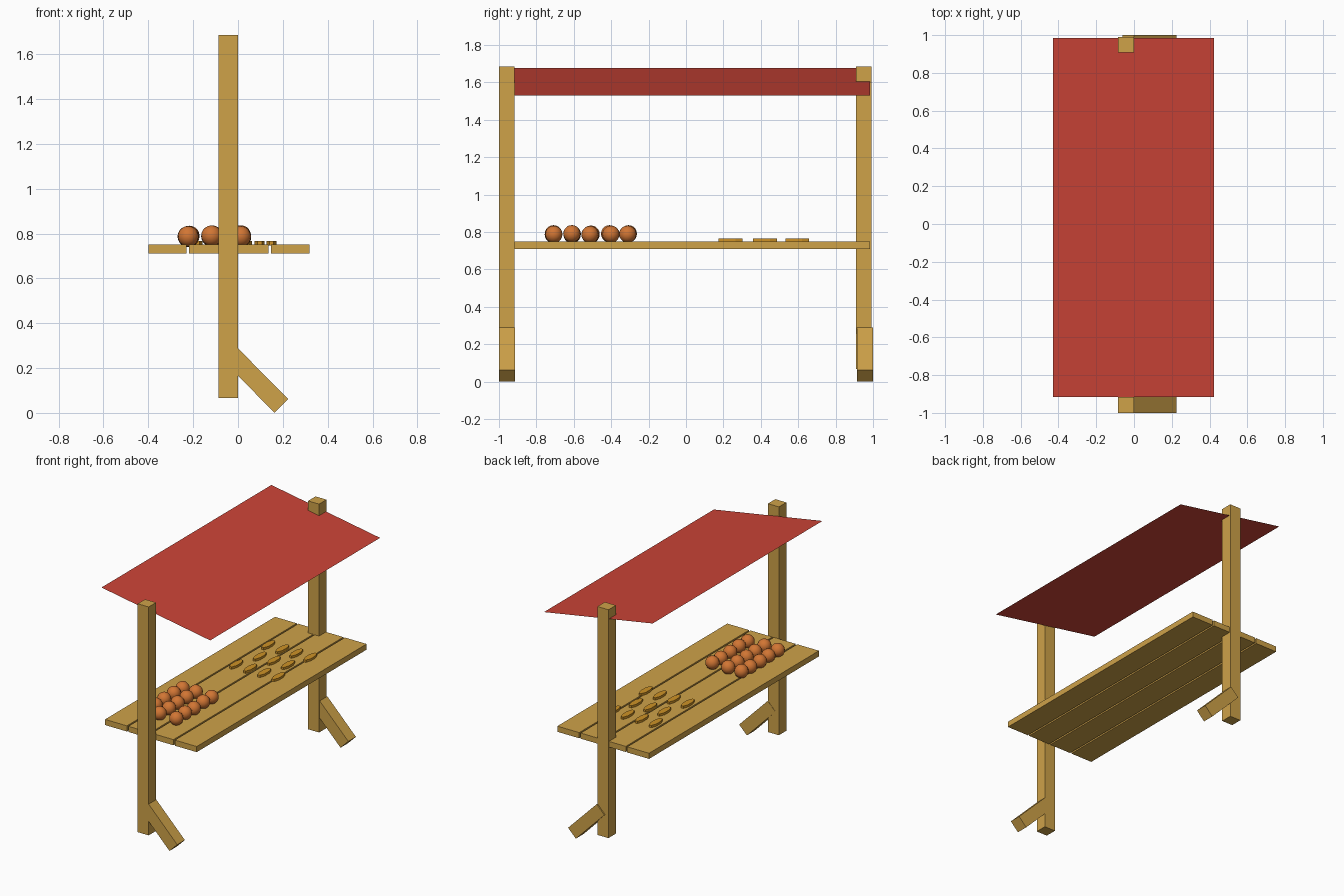
import bpy, bmesh, math, random
from mathutils import Matrix

if "Cube" in bpy.data.objects:
    bpy.data.objects.remove(bpy.data.objects["Cube"])

random.seed(3)


def material(name, rgb):
    m = bpy.data.materials.new(name)
    m.diffuse_color = (*rgb, 1)
    m.use_nodes = True
    m.node_tree.nodes["Principled BSDF"].inputs["Base Color"].default_value = m.diffuse_color
    return m


WOOD = material("warm wood", (0.62, 0.36, 0.066))
CLOTH = material("red cloth", (0.60, 0.058, 0.038))
ORANGE = material("orange fruit", (0.64, 0.18, 0.034))
BREAD = material("golden bread", (0.62, 0.29, 0.02))


def finish(bm, name, mat):
    bmesh.ops.recalc_face_normals(bm, faces=bm.faces)
    me = bpy.data.meshes.new(name)
    bm.to_mesh(me)
    bm.free()
    me.materials.append(mat)
    ob = bpy.data.objects.new(name, me)
    bpy.context.collection.objects.link(ob)
    return ob


def prism(name, profile, y0, y1, mat):
    """Extrude an (x, z) profile along y."""
    bm = bmesh.new()
    f = bm.faces.new([bm.verts.new((x, y0, z)) for x, z in profile])
    ext = bmesh.ops.extrude_face_region(bm, geom=[f])["geom"]
    bmesh.ops.translate(bm, vec=(0, y1 - y0, 0),
                        verts=[v for v in ext if isinstance(v, bmesh.types.BMVert)])
    return finish(bm, name, mat)


def rect(x0, x1, z0, z1):
    return [(x0, z0), (x1, z0), (x1, z1), (x0, z1)]


# Posts with diagonal feet
brace = [(0.163, 0.0), (0.224, 0.061), (0.0, 0.288), (-0.06, 0.227)]
for side, y0, yb in (("front", -1.0, -1.0), ("back", 0.908, 0.915)):
    prism(side + "_post", rect(-0.086, 0, 0.067, 1.685), y0, y0 + 0.083, WOOD)
    prism(side + "_foot", brace, yb, yb + 0.085, WOOD)

# Table planks
for i in range(4):
    x = -0.40 + i * 0.1825
    prism(f"table_plank_{i + 1}", rect(x, x + 0.171, 0.71, 0.75), -0.917, 0.985, WOOD)

# Sloping cloth canopy, a single sheet
bm = bmesh.new()
bm.faces.new([bm.verts.new(p) for p in ((-0.428, -0.917, 1.677), (0.424, -0.917, 1.53),
                                        (0.424, 0.985, 1.53), (-0.428, 0.985, 1.677))])
finish(bm, "canopy", CLOTH)

# Fruit in three columns of five
bm = bmesh.new()
for x in (-0.22, -0.115, 0.01):
    for y in (-0.71, -0.61, -0.51, -0.405, -0.31):
        pos = (x + random.uniform(-.004, .004), y + random.uniform(-.004, .004),
               0.788 + random.uniform(-.003, .003))
        bmesh.ops.create_uvsphere(bm, u_segments=16, v_segments=10, radius=0.046,
                                  matrix=Matrix.Translation(pos))
for f in bm.faces:
    f.smooth = True
finish(bm, "fruit", ORANGE)

# Flat long loaves in three staggered rows
bm = bmesh.new()
for y, xs in ((0.237, (-0.18, -0.07, 0.04, 0.15)),
              (0.422, (-0.125, -0.015, 0.097)),
              (0.595, (-0.18, -0.07, 0.04, 0.15))):
    for x in xs:
        m = (Matrix.Translation((x, y, 0.756)) @ Matrix.Diagonal((0.35, 1, 1, 1))
             @ Matrix.Rotation(math.pi / 8, 4, 'Z'))
        bmesh.ops.create_cone(bm, cap_ends=True, segments=8, radius1=0.069,
                              radius2=0.069, depth=0.02, matrix=m)
finish(bm, "loaves", BREAD)
